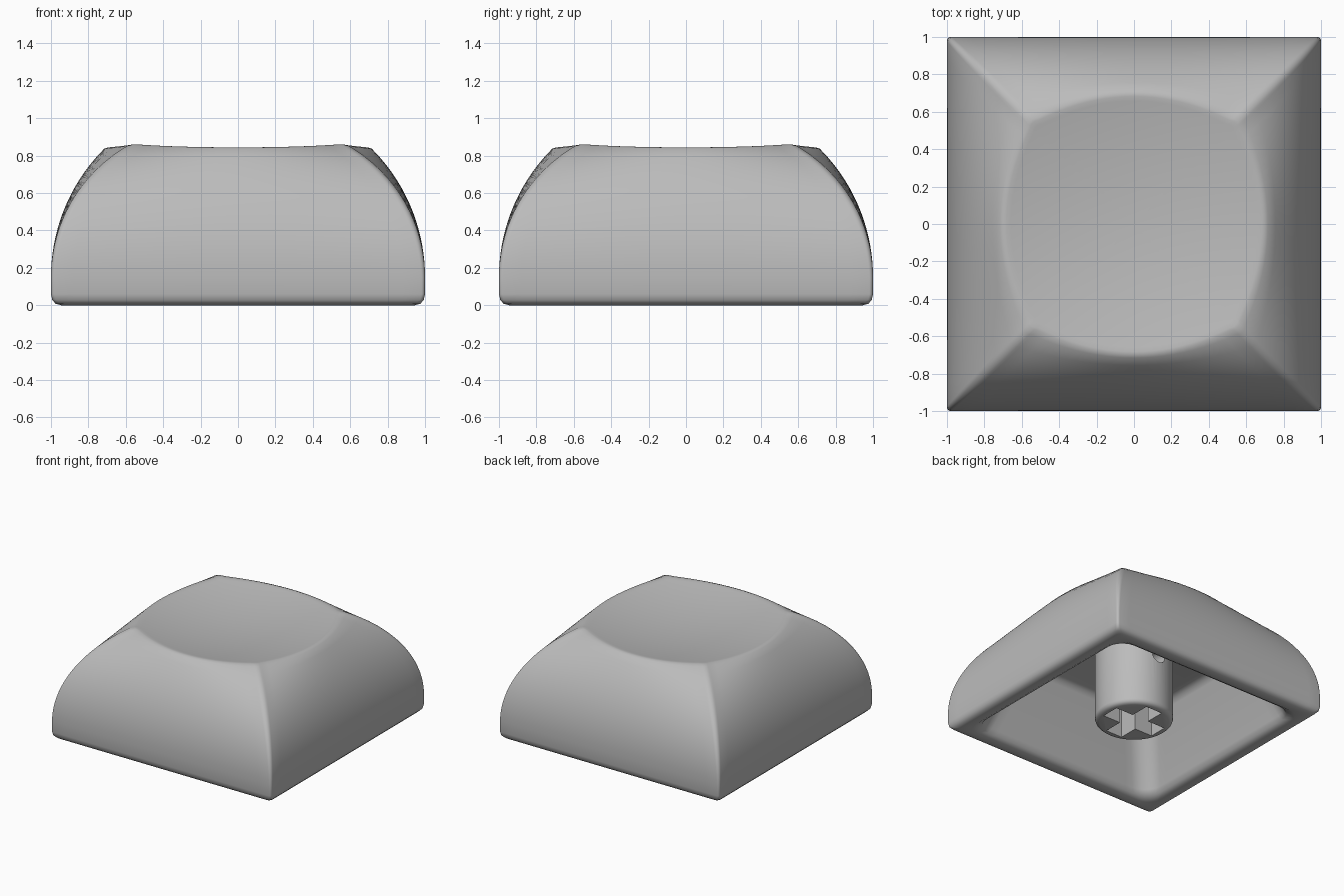
import bpy, bmesh, math

if "Cube" in bpy.data.objects:
    bpy.data.objects.remove(bpy.data.objects["Cube"])

SIDE, ARC = 20, 5          # segments per side and per rounded corner


def outline(mid, corner, r):
    """Square outline: sides bulge from corner to mid, corners rounded by r."""
    pts = []
    h = corner - r
    quarter = []
    for i in range(SIDE):
        y = -h + 2 * h * i / SIDE
        quarter.append((mid - (mid - corner) * (y / h) ** 2, y))
    for i in range(ARC):
        a = math.pi / 2 * i / ARC
        quarter.append((h + r * math.cos(a), h + r * math.sin(a)))
    for c, s in ((1, 0), (0, 1), (-1, 0), (0, -1)):
        pts += [(x * c - y * s, x * s + y * c) for x, y in quarter]
    return pts


def dish(x, y):
    return 0.78 + 0.1375 * (x * x + y * y)


def arc_drop(t, h, d):
    """Inward offset of a vertical-tangent arc of height h and depth d."""
    R = (h * h + d * d) / (2 * d)
    return R - math.sqrt(R * R - (t * h) ** 2)


def finish(obj, angle):
    bpy.ops.object.select_all(action='DESELECT')
    obj.select_set(True)
    bpy.context.view_layer.objects.active = obj
    bpy.ops.object.shade_smooth_by_angle(angle=math.radians(angle))
    obj.data.materials.clear()
    obj.data.materials.append(grey)


def make_object(name, bm):
    bmesh.ops.recalc_face_normals(bm, faces=bm.faces)
    me = bpy.data.meshes.new(name)
    bm.to_mesh(me)
    bm.free()
    obj = bpy.data.objects.new(name, me)
    bpy.context.collection.objects.link(obj)
    return obj


# Darker grey plastic
grey = bpy.data.materials.new("grey_plastic")
grey.diffuse_color = (0.5, 0.5, 0.5, 1)
grey.use_nodes = True
grey.node_tree.nodes["Principled BSDF"].inputs["Base Color"].default_value = grey.diffuse_color

# Shell: rings from the cavity ceiling, round the rim, up the sides, into the dish
rings = []
for w, z, r in ((0.61, 0.60, 0.12), (0.65, 0.585, 0.15), (0.67, 0.55, 0.15),
                (0.84, 0.06, 0.15), (0.855, 0.02, 0.14), (0.89, 0.0, 0.10),
                (0.945, 0.0, 0.05), (0.975, 0.008, 0.03), (0.993, 0.028, 0.02),
                (1.0, 0.06, 0.02)):
    rings.append([(x, y, z) for x, y in outline(w, w, r)])
top = outline(0.70, 0.57, 0.05)
STEPS = 16
for i in range(STEPS + 1):
    t = 0.985 * i / STEPS
    pts = outline(1 - arc_drop(t, 0.698, 0.295), 1 - arc_drop(t, 0.72, 0.425), 0.02 + 0.03 * t)
    rings.append([(x, y, 0.15 + t * (dish(*p) - 0.15)) for (x, y), p in zip(pts, top)])
for k in (0.995, 0.975, 0.94, 0.85, 0.7, 0.55, 0.4, 0.25, 0.12):
    rings.append([(x * k, y * k, dish(x * k, y * k) - (0.003 if k > 0.98 else 0)) for x, y in top])

bm = bmesh.new()
vr = [[bm.verts.new(p) for p in ring] for ring in rings]
n = len(vr[0])
for a, b in zip(vr, vr[1:]):
    for i in range(n):
        j = (i + 1) % n
        bm.faces.new((a[i], a[j], b[j], b[i]))
bm.faces.new(vr[0])
tip = bm.verts.new((0, 0, dish(0, 0)))
for i in range(n):
    bm.faces.new((vr[-1][i], vr[-1][(i + 1) % n], tip))
cap = make_object("cap_shell", bm)
finish(cap, 50)

# Stem: round post with softened foot
bm = bmesh.new()
prof = [(0.26, 0.0), (0.278, 0.006), (0.29, 0.018), (0.295, 0.035), (0.295, 0.62)]
vr = [[bm.verts.new((r * math.cos(math.tau * i / 64), r * math.sin(math.tau * i / 64), z))
       for i in range(64)] for r, z in prof]
for a, b in zip(vr, vr[1:]):
    for i in range(64):
        j = (i + 1) % 64
        bm.faces.new((a[i], a[j], b[j], b[i]))
bm.faces.new(vr[0])
bm.faces.new(vr[-1])
stem = make_object("stem", bm)

# Cross-shaped socket cutter
L, W = 0.235, 0.075
bm = bmesh.new()
q = [(L, -W), (L, W), (W, W)]
cross = []
for c, s in ((1, 0), (0, 1), (-1, 0), (0, -1)):
    cross += [(x * c - y * s, x * s + y * c) for x, y in q]
face = bm.faces.new([bm.verts.new((x, y, -0.1)) for x, y in cross])
ext = bmesh.ops.extrude_face_region(bm, geom=[face])
bmesh.ops.translate(bm, vec=(0, 0, 0.52),
                    verts=[v for v in ext["geom"] if isinstance(v, bmesh.types.BMVert)])
cutters = [make_object("socket_cutter", bm)]

# Small round hole through the stem, front to back
bpy.ops.mesh.primitive_cylinder_add(vertices=24, radius=0.06, depth=0.8,
                                    location=(0, 0, 0.45), rotation=(math.pi / 2, 0, 0))
bpy.context.object.name = "hole_cutter"
cutters.append(bpy.context.object)

bpy.context.view_layer.objects.active = stem
for c in cutters:
    c.hide_render = True
    m = stem.modifiers.new("cut", 'BOOLEAN')
    m.operation, m.solver, m.object = 'DIFFERENCE', 'EXACT', c
    bpy.ops.object.modifier_apply(modifier=m.name)
for c in cutters:
    bpy.data.objects.remove(c)
finish(stem, 35)
